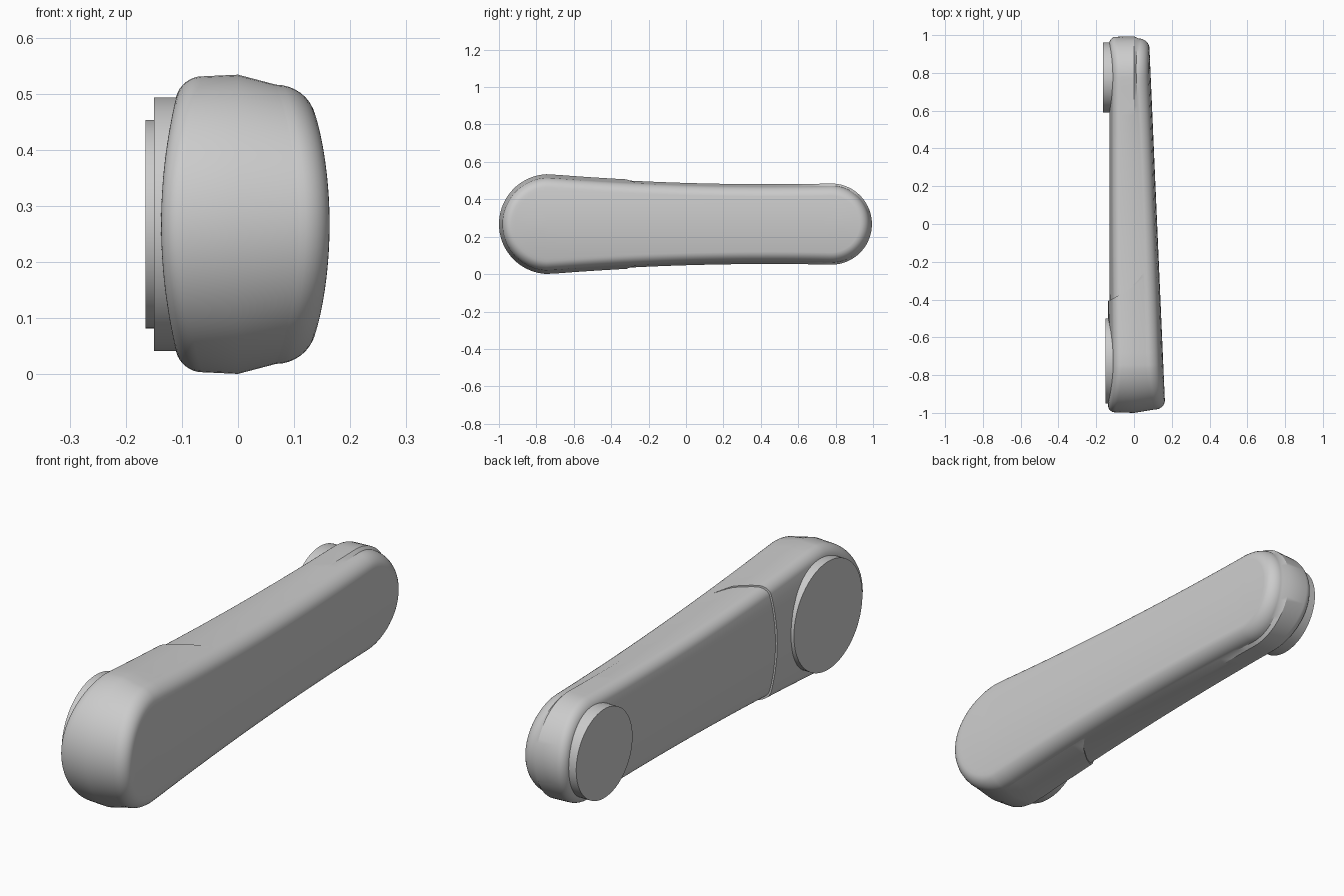
import bpy, bmesh, math

if "Cube" in bpy.data.objects:
    bpy.data.objects.remove(bpy.data.objects["Cube"])

ZC = 0.2675                      # height of the centre line
Y0, R0 = -0.733, 0.267           # large rounded end
Y1, R1 = 0.777, 0.223            # small rounded end

mat = bpy.data.materials.new("light grey")
mat.diffuse_color = (0.6, 0.6, 0.6, 1)
mat.use_nodes = True
mat.node_tree.nodes["Principled BSDF"].inputs["Base Color"].default_value = mat.diffuse_color


def finish(name, bm):
    bmesh.ops.recalc_face_normals(bm, faces=bm.faces)
    me = bpy.data.meshes.new(name)
    bm.to_mesh(me)
    bm.free()
    ob = bpy.data.objects.new(name, me)
    bpy.context.collection.objects.link(ob)
    me.materials.append(mat)
    return ob


def smooth(ob, angle=30):
    bpy.ops.object.select_all(action='DESELECT')
    ob.select_set(True)
    bpy.context.view_layer.objects.active = ob
    bpy.ops.object.shade_smooth_by_angle(angle=math.radians(angle))


def outline():
    """Waisted capsule: list of (spine y, offset y, offset z, half width)."""
    top = []
    for i in range(19):
        a = math.pi - i / 18 * math.radians(87)
        top.append((Y0, R0 * math.cos(a), R0 * math.sin(a), R0))
    for i in range(1, 30):
        t = i / 30
        h = R0 - 0.1224 * t + 0.0784 * t * t
        top.append((Y0 + t * (Y1 - Y0), 0, h, h))
    for i in range(19):
        a = math.radians(91) * (1 - i / 18)
        top.append((Y1, R1 * math.cos(a), R1 * math.sin(a), R1))
    return top + [(s, a, -b, h) for s, a, b, h in top[-2:0:-1]]


def arm_body(name, shrink, left, right, right_inset):
    """Crowned, filleted body built from rings running left to right."""
    # ring = (side, fraction of width, inset, depth below the face)
    rings = [(-1, f, 0, 0) for f in (0, 0.25, 0.5, 0.7)]
    for i in range(9):
        a = i / 8 * math.pi / 2
        rings.append((-1, 1, 0.003 + 0.036 * (1 - math.sin(a)), 0.036 * (1 - math.cos(a))))
    rings.append((0, 1, 0, 0))
    for i in range(9):
        a = (1 - i / 8) * math.pi / 2
        rings.append((1, 1, right_inset + 0.05 * (1 - math.sin(a)), 0.055 * (1 - math.cos(a))))
    rings += [(1, f, 0, 0) for f in (0.7, 0.5, 0.25, 0)]
    bm = bmesh.new()
    prev = None
    for side, frac, inset, depth in rings:
        loop = []
        for s, a, b, h in outline():
            k = frac * (1 - (inset + shrink) / h)
            y, dz = s + a * k, b * k
            if side < 0:
                x = left + 0.52 * dz * dz + depth
            elif side > 0:
                x = right - 0.0437 * y - 0.5 * dz * dz - depth
            else:
                x = 0.0
            loop.append(bm.verts.new((x, y, ZC + dz)))
        if prev:
            n = len(loop)
            for i in range(n):
                j = (i + 1) % n
                bm.faces.new((prev[i], prev[j], loop[j], loop[i]))
        prev = loop
    bmesh.ops.remove_doubles(bm, verts=bm.verts, dist=1e-5)
    return finish(name, bm)


def end_cover(name, seam, y_far):
    """Slightly proud cover, trimmed along a curved seam seen from above."""
    ob = arm_body(name, 0, -0.137, 0.1215, 0.018)
    bm = bmesh.new()
    pts = seam + [(0.4, y_far), (-0.4, y_far)]
    f = bm.faces.new([bm.verts.new((x, y, -0.3)) for x, y in pts])
    ext = bmesh.ops.extrude_face_region(bm, geom=[f])
    bmesh.ops.translate(bm, vec=(0, 0, 1.2),
                        verts=[v for v in ext['geom'] if isinstance(v, bmesh.types.BMVert)])
    cutter = finish("seam_cutter", bm)
    cutter.hide_render = True
    mod = ob.modifiers.new("trim", 'BOOLEAN')
    mod.operation = 'INTERSECT'
    mod.solver = 'EXACT'
    mod.object = cutter
    bpy.context.view_layer.objects.active = ob
    bpy.ops.object.modifier_apply(modifier=mod.name)
    bpy.data.objects.remove(cutter)
    smooth(ob)


def joint_disc(name, y, r, x_out):
    bm = bmesh.new()
    bmesh.ops.create_cone(bm, cap_ends=True, segments=96, radius1=r, radius2=r, depth=-0.04 - x_out)
    for v in bm.verts:
        x, yy, z = v.co
        v.co = (z + (x_out - 0.04) / 2, y + yy, ZC + x)
    smooth(finish(name, bm))


# Middle of the arm (runs on inside the end covers)
smooth(arm_body("arm_core", 0.006, -0.131, 0.1225, 0.012))

# Covers over the two rounded ends
end_cover("large_end_cover", [(-0.4, -0.47), (-0.2, -0.435), (-0.12, -0.4), (-0.05, -0.36),
                              (0.02, -0.30), (0.09, -0.20), (0.4, 0.25)], -1.5)
end_cover("small_end_cover", [(-0.4, 0.56), (-0.2, 0.505), (-0.13, 0.47), (-0.05, 0.42),
                              (0.02, 0.36), (0.07, 0.30), (0.4, -0.1)], 1.5)

# Flat joint discs on the left side
joint_disc("large_joint_disc", -0.725, 0.226, -0.15)
joint_disc("small_joint_disc", 0.775, 0.186, -0.165)
